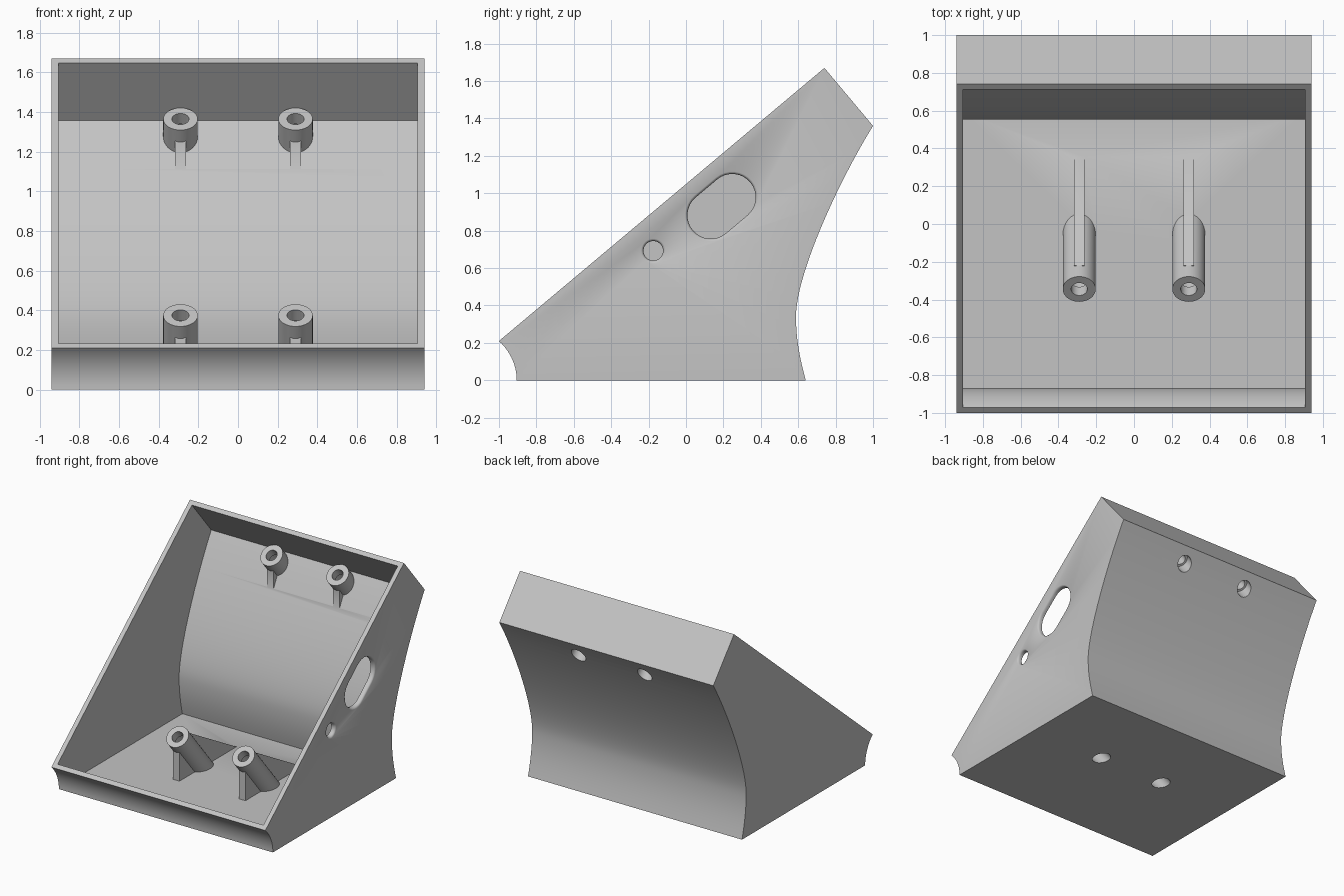
import bpy, bmesh, math
from mathutils import Vector
from mathutils.geometry import interpolate_bezier

cube = bpy.data.objects.get("Cube")
if cube:
    bpy.data.objects.remove(cube, do_unlink=True)

HALF, WALL, TILT = 0.94, 0.036, math.radians(40)
SLOPE = Vector((math.cos(TILT), math.sin(TILT)))     # along the open face, in (y, z)
OUT = Vector((-math.sin(TILT), math.cos(TILT)))      # out of the open face
POST_X = (-0.29, 0.29)

grey = bpy.data.materials.new("plain_grey")
grey.use_nodes = True
grey.diffuse_color = (0.55, 0.55, 0.55, 1)
grey.node_tree.nodes["Principled BSDF"].inputs["Base Color"].default_value = (0.55, 0.55, 0.55, 1)


def loft(name, rings):
    """Closed solid through rings of equal point count."""
    bm = bmesh.new()
    loops = [[bm.verts.new(p) for p in ring] for ring in rings]
    n = len(loops[0])
    for a, b in zip(loops, loops[1:]):
        for i in range(n):
            j = (i + 1) % n
            bm.faces.new((a[i], a[j], b[j], b[i]))
    bm.faces.new(loops[0][::-1])
    bm.faces.new(loops[-1])
    bmesh.ops.recalc_face_normals(bm, faces=bm.faces)
    mesh = bpy.data.meshes.new(name)
    bm.to_mesh(mesh)
    bm.free()
    mesh.materials.append(grey)
    obj = bpy.data.objects.new(name, mesh)
    bpy.context.collection.objects.link(obj)
    return obj


def prism(name, profile, x0, x1):
    return loft(name, [[(x, p[0], p[1]) for p in profile] for x in (x0, x1)])


def rod(name, x, top, start, end, radius, sides=40):
    """Cylinder square to the open face; start and end are depths below top."""
    rings = []
    for depth in (start, end):
        centre = Vector(top) - OUT * depth
        ring = []
        for i in range(sides):
            a = math.tau * i / sides
            p = centre + SLOPE * radius * math.sin(a)
            ring.append((x + radius * math.cos(a), p.x, p.y))
        rings.append(ring)
    return loft(name, rings)


def cut(target, tool):
    mod = target.modifiers.new("cut", 'BOOLEAN')
    mod.operation, mod.solver, mod.object = 'DIFFERENCE', 'EXACT', tool
    bpy.context.view_layer.objects.active = target
    bpy.ops.object.modifier_apply(modifier=mod.name)
    bpy.data.objects.remove(tool, do_unlink=True)


def offset(points, dist):
    """Mitred parallel of an open path, to its left."""
    result = []
    for i, p in enumerate(points):
        sides = []
        for a, b in ((i - 1, i), (i, i + 1)):
            if a >= 0 and b < len(points):
                d = (points[b] - points[a]).normalized()
                sides.append(Vector((-d.y, d.x)))
        m = sum(sides, Vector((0, 0))).normalized()
        result.append(p + m * dist / m.dot(sides[0]))
    return result


def curve(steps, *pts):
    return [Vector(p[:2]) for p in interpolate_bezier(*[Vector((*p, 0)) for p in pts], steps)]


# Side outline: hollow front lip, flat base, S-shaped back, square top edge
front = curve(12, (-1, 0.21), (-0.94, 0.155), (-0.905, 0.08), (-0.905, 0))
back = curve(12, (0.64, 0), (0.605, 0.13), (0.588, 0.23), (0.588, 0.34))
back += curve(24, (0.588, 0.34), (0.588, 0.57), (0.82, 1.07), (1, 1.36))[1:]
outline = front + back + [Vector((0.74, 1.67))]
shell = prism("sloped_housing", outline, -HALF, HALF)

# Cavity, open through the sloped face
inner = offset(outline, WALL)
inner = [inner[0] + OUT * 0.2] + inner + [inner[-1] + OUT * 0.2]
cavity = prism("cavity", inner, -HALF + WALL, HALF - WALL)

# Mounting posts and their ribs stay solid inside the cavity
mounts = [
    ((-0.345, 0.375), 0.65,
     [(-0.36, -0.05), (-0.36, 0.265), (-0.28, 0.298), (-0.22, 0.362), (0.507, -0.05)]),
    ((0.835, 1.365), 0.35,
     [(0.82, 0.9), (0.82, 1.27), (0.86, 1.33), (1.05, 1.2)]),
]
for x in POST_X:
    for top, length, rib in mounts:
        cut(cavity, rod("post", x, top, 0, length, 0.087))
        cut(cavity, prism("rib", rib, x - 0.028, x + 0.028))
cut(shell, cavity)

# Screw holes, wider from the outside
for x in POST_X:
    for top, length, rib in mounts:
        cut(shell, rod("screw_hole", x, top, -0.04, 0.1, 0.043))
        cut(shell, rod("screw_head_hole", x, top, 0.07, length + 0.05, 0.06))


def slot(name, centre, half, radius):
    """Rounded opening in the left wall with a softened outer edge."""
    rings = []
    for x, grow in ((0.86, 0), (0.924, 0), (0.932, 0.003), (0.937, 0.007), (0.94, 0.013), (0.96, 0.016)):
        ring = []
        for end in (1, -1):
            for i in range(17):
                a = math.pi * (i / 16 - 0.5)
                d = SLOPE * math.cos(a) + OUT * math.sin(a)
                p = Vector(centre) + end * (SLOPE * half + d * (radius + grow))
                ring.append((x, p.x, p.y))
        rings.append(ring)
    return loft(name, rings)


cut(shell, slot("cable_slot", (0.19, 0.93), 0.075, 0.125))
cut(shell, slot("small_hole", (-0.175, 0.692), 0.0005, 0.052))

# Smooth the curved walls, keep the edges crisp
bpy.ops.object.select_all(action='DESELECT')
shell.select_set(True)
bpy.context.view_layer.objects.active = shell
bpy.ops.object.shade_smooth_by_angle(angle=math.radians(30))
